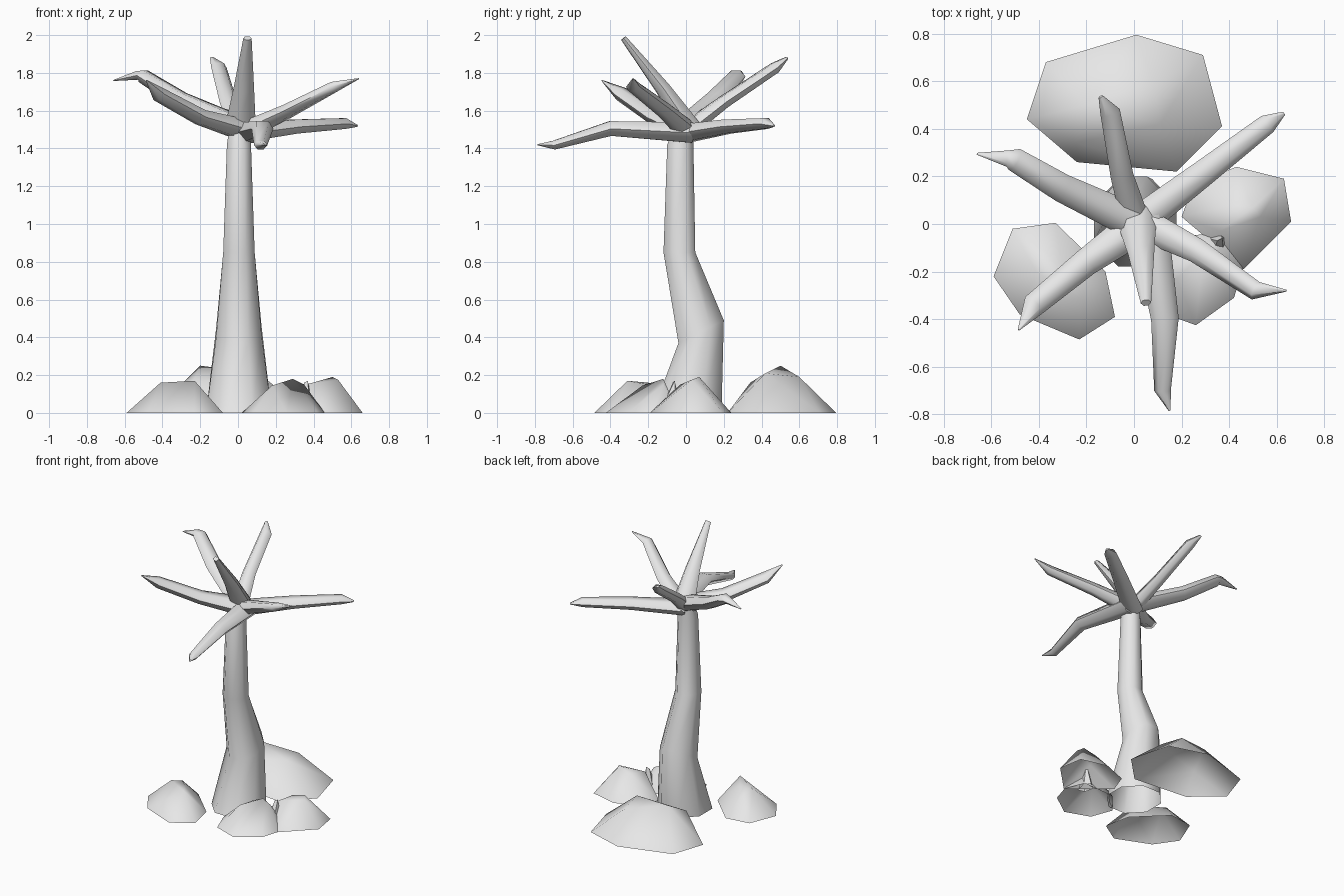
import bpy, bmesh, math
from mathutils import Vector

cube = bpy.data.objects.get("Cube")
if cube:
    bpy.data.objects.remove(cube, do_unlink=True)

grey = bpy.data.materials.new("plain_grey")
grey.use_nodes = True
grey.diffuse_color = (0.8, 0.8, 0.8, 1)
grey.node_tree.nodes["Principled BSDF"].inputs["Base Color"].default_value = grey.diffuse_color


def finish(bm, name, angle):
    """Open the underside at ground level and make a smooth-shaded object."""
    bmesh.ops.recalc_face_normals(bm, faces=bm.faces)
    floor = [f for f in bm.faces if all(v.co.z < 0.001 for v in f.verts)]
    bmesh.ops.delete(bm, geom=floor, context="FACES_ONLY")
    mesh = bpy.data.meshes.new(name)
    bm.to_mesh(mesh)
    bm.free()
    mesh.materials.append(grey)
    obj = bpy.data.objects.new(name, mesh)
    bpy.context.collection.objects.link(obj)
    bpy.ops.object.select_all(action="DESELECT")
    obj.select_set(True)
    bpy.context.view_layer.objects.active = obj
    bpy.ops.object.shade_smooth_by_angle(angle=math.radians(angle))


def loft(rings, name, angle):
    """Skin a list of point rings and cap both ends."""
    bm = bmesh.new()
    loops = [[bm.verts.new(p) for p in ring] for ring in rings]
    count = len(loops[0])
    for low, high in zip(loops, loops[1:]):
        for i in range(count):
            j = (i + 1) % count
            bm.faces.new((low[i], low[j], high[j], high[i]))
    bm.faces.new(loops[0])
    bm.faces.new(loops[-1])
    finish(bm, name, angle)


def trunk_ring(center_y, z, radius_x, radius_y, tilt, sides=8):
    ring = []
    for i in range(sides):
        a = math.tau * (i + 0.5) / sides
        ring.append((radius_x * math.cos(a) + 0.005,
                     center_y + radius_y * math.sin(a),
                     z + tilt * math.sin(a)))
    return ring


# Bent trunk, flaring at the foot
loft([
    trunk_ring(0.005, 0, 0.188, 0.198, 0),
    trunk_ring(0.08, 0.43, 0.13, 0.13, 0.065),
    trunk_ring(-0.035, 0.85, 0.09, 0.091, 0),
    trunk_ring(-0.03, 1.42, 0.069, 0.075, 0),
    trunk_ring(-0.01, 1.54, 0.05, 0.05, 0),
], "trunk", 60)

# Rounded, slightly flattened frond section
SECTION = [(-1, -.1), (-.55, .6), (.55, .6), (1, -.1), (.45, -.75), (-.45, -.75)]


def frond(name, path, widths):
    path = [Vector(p) for p in path]
    rings = []
    for i, p in enumerate(path):
        ahead = path[min(i + 1, len(path) - 1)] - path[max(i - 1, 0)]
        ahead.normalize()
        side = ahead.cross(Vector((0, 0, 1))).normalized()
        up = side.cross(ahead)
        rings.append([p + (side * u + up * v) * widths[i] for u, v in SECTION])
    loft(rings, name, 65)


# Fronds spreading from the crown
frond("back_left_frond", [(0.01, 0, 1.485), (0.3, 0.22, 1.52), (0.56, 0.42, 1.535),
                          (0.63, 0.465, 1.52)], (.07, .055, .042, .008))
frond("back_frond", [(0.01, 0, 1.5), (-0.05, 0.2, 1.65), (-0.1, 0.47, 1.83),
                     (-0.14, 0.535, 1.88)], (.06, .048, .042, .01))
frond("back_right_frond", [(0.04, -0.01, 1.51), (-0.3, 0.15, 1.66), (-0.5, 0.27, 1.785),
                           (-0.53, 0.275, 1.79), (-0.66, 0.295, 1.76)],
      (.075, .06, .05, .035, .004))
frond("front_right_frond", [(0.04, 0.01, 1.5), (-0.2, -0.16, 1.57), (-0.42, -0.34, 1.69),
                            (-0.485, -0.445, 1.76)], (.08, .058, .05, .004))
frond("front_frond", [(0.06, 0.03, 1.49), (0.13, -0.4, 1.51), (0.12, -0.7, 1.42),
                      (0.15, -0.785, 1.42)], (.08, .058, .035, .004))
frond("upright_frond", [(0.01, 0.03, 1.5), (0.03, -0.12, 1.72), (0.05, -0.33, 1.985)],
      (.085, .055, .022))
frond("front_left_frond", [(0.02, 0.01, 1.49), (0.26, -0.11, 1.6), (0.51, -0.28, 1.73),
                           (0.64, -0.28, 1.77)], (.07, .052, .04, .004))


def rock(name, outline, peaks):
    """Faceted boulder shell: flat outline on the ground wrapped over a few peaks."""
    bm = bmesh.new()
    for x, y in outline:
        bm.verts.new((x, y, 0))
    for p in peaks:
        bm.verts.new(p)
    hull = bmesh.ops.convex_hull(bm, input=bm.verts)
    spare = [g for g in hull["geom_interior"] if isinstance(g, bmesh.types.BMVert)]
    bmesh.ops.delete(bm, geom=spare, context="VERTS")
    finish(bm, name, 60)


# Boulders around the foot
rock("back_rock",
     [(-.37, .68), (.01, .795), (.29, .71), (.37, .41), (.18, .22), (-.24, .26), (-.45, .44)],
     [(-.2, .5, .25), (.11, .42, .21), (.08, .6, .19), (-.24, .34, .16)])
rock("left_rock",
     [(.25, .17), (.43, .24), (.63, .19), (.66, .01), (.46, -.19), (.2, .03)],
     [(.5, .07, .19), (.53, .03, .175), (.4, .08, .16), (.36, -.03, .15)])
rock("front_left_rock",
     [(.02, -.2), (.08, -.36), (.26, -.425), (.42, -.31), (.46, -.18), (.4, -.04), (.15, -.05)],
     [(.18, -.23, .145), (.29, -.12, .18), (.35, -.12, .15), (.22, -.12, .15)])
rock("front_right_rock",
     [(-.51, -.02), (-.33, .005), (-.12, -.2), (-.08, -.39), (-.23, -.485), (-.48, -.38),
      (-.59, -.22)],
     [(-.41, -.2, .16), (-.23, -.31, .17), (-.3, -.2, .15), (-.38, -.11, .13)])

# Small knob where the two left boulders meet
rock("rock_knob", [(.31, -.06), (.36, -.02), (.4, -.05), (.38, -.14), (.33, -.13)],
     [(.37, -.06, .17), (.35, -.07, .16)])
